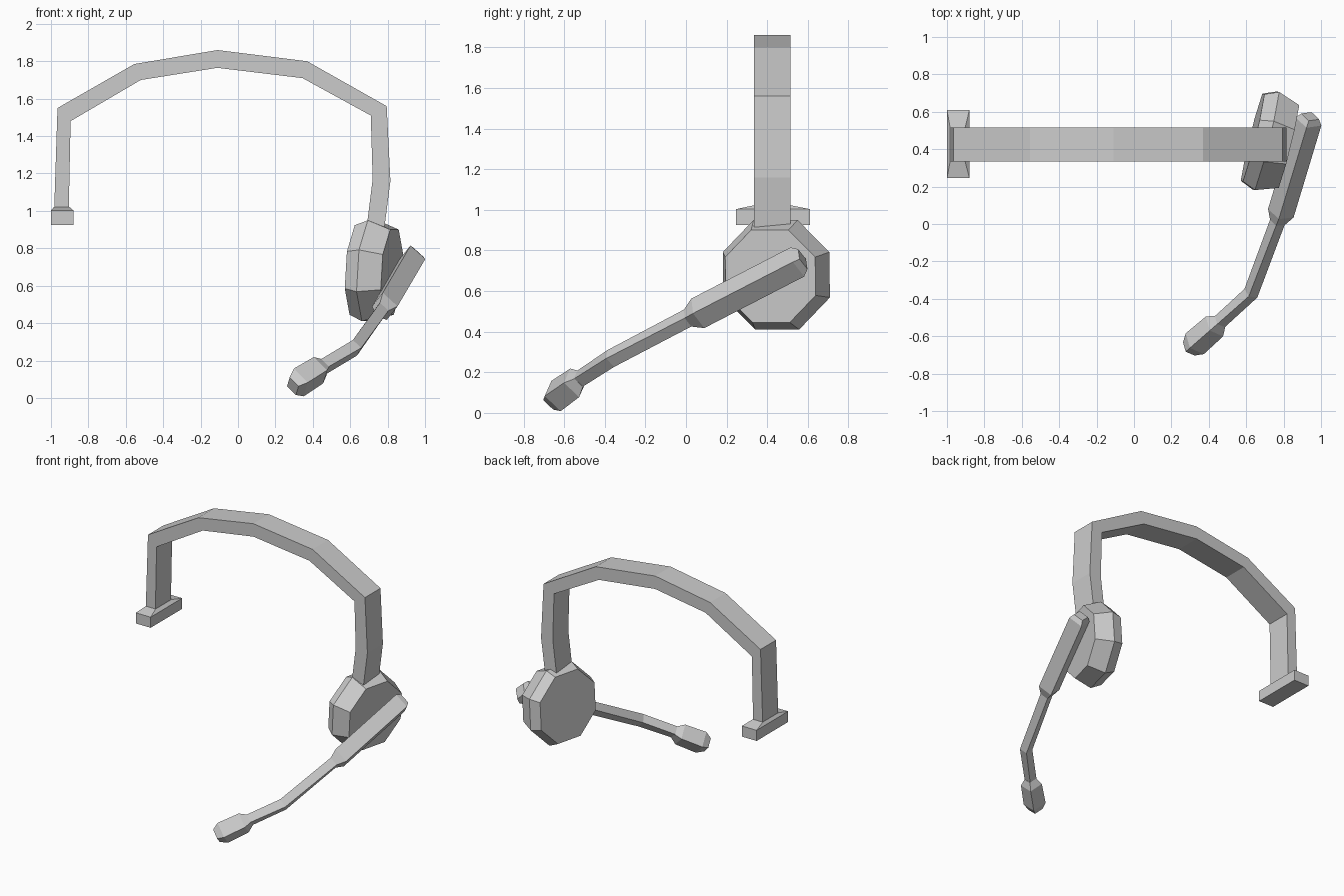
import bpy
import bmesh
import math
from mathutils import Vector

if "Cube" in bpy.data.objects:
    bpy.data.objects.remove(bpy.data.objects["Cube"])


def loft(name, rings):
    """Skin a list of equal-sized point rings and cap both ends."""
    bm = bmesh.new()
    loops = [[bm.verts.new(p) for p in ring] for ring in rings]
    n = len(loops[0])
    for a, b in zip(loops, loops[1:]):
        for i in range(n):
            j = (i + 1) % n
            bm.faces.new((a[i], a[j], b[j], b[i]))
    bm.faces.new(loops[0])
    bm.faces.new(loops[-1])
    bmesh.ops.recalc_face_normals(bm, faces=bm.faces)
    mesh = bpy.data.meshes.new(name)
    bm.to_mesh(mesh)
    bm.free()
    obj = bpy.data.objects.new(name, mesh)
    bpy.context.collection.objects.link(obj)
    return obj


def ring(center, axis, r_side, r_up, sides, phase=0.0):
    """Regular polygon facing along axis, kept level with the ground."""
    side = axis.cross(Vector((0, 0, 1))).normalized()
    up = side.cross(axis).normalized()
    pts = []
    for i in range(sides):
        a = phase + 2 * math.pi * i / sides
        pts.append(Vector(center) + side * r_side * math.cos(a) + up * r_up * math.sin(a))
    return pts


# Headband: outer and inner edge points (x, z), given depth in y
Y0, Y1 = 0.335, 0.515
outer = [(-0.983, 1.0), (-0.965, 1.55), (-0.555, 1.785), (-0.11, 1.86),
         (0.37, 1.80), (0.795, 1.56), (0.815, 1.16), (0.78, 0.89)]
inner = [(-0.905, 1.0), (-0.895, 1.48), (-0.52, 1.70), (-0.11, 1.765),
         (0.345, 1.71), (0.71, 1.51), (0.72, 1.17), (0.685, 0.89)]
loft("headband", [[(o[0], Y0, o[1]), (o[0], Y1, o[1]), (i[0], Y1, i[1]), (i[0], Y0, i[1])]
                  for o, i in zip(outer, inner)])

# Temple pad: flat block with a sloped top rising to the band
pad = [(-1.0, -0.88, 0.245, 0.61, 0.925), (-1.0, -0.88, 0.245, 0.61, 1.003),
       (-0.983, -0.903, Y0, Y1, 1.022)]
loft("temple_pad", [[(x0, y0, z), (x1, y0, z), (x1, y1, z), (x0, y1, z)]
                    for x0, x1, y0, y1, z in pad])

# Ear cup: tilted octagonal drum, widest in the middle
cup_axis = Vector((0.97, -0.24, -0.06)).normalized()
cup_mid = Vector((0.705, 0.445, 0.68))
cup = []
for offset, apothem in [(-0.073, 0.24), (0.0, 0.27), (0.122, 0.228)]:
    r = apothem / math.cos(math.pi / 8)
    cup.append(ring(cup_mid + cup_axis * offset, cup_axis, r, r, 8, math.pi / 8))
loft("ear_cup", cup)


# Microphone boom and capsule: diamond sections swept along paths
def sweep(name, path):
    pts = [Vector(p[:3]) for p in path]
    rings = []
    for i, p in enumerate(path):
        before = (pts[i] - pts[max(i - 1, 0)]).normalized()
        after = (pts[min(i + 1, len(pts) - 1)] - pts[i]).normalized()
        rings.append(ring(pts[i], before + after, p[3] * 0.9, p[3], 4))
    loft(name, rings)


sweep("microphone_boom", [
    (0.942, 0.575, 0.757, 0.055), (0.933, 0.548, 0.743, 0.08),
    (0.785, 0.058, 0.490, 0.08), (0.766, 0.008, 0.467, 0.046),
    (0.625, -0.37, 0.268, 0.046), (0.445, -0.535, 0.160, 0.044)])
sweep("microphone_capsule", [
    (0.462, -0.520, 0.168, 0.044), (0.430, -0.548, 0.148, 0.078),
    (0.325, -0.640, 0.083, 0.082), (0.293, -0.668, 0.063, 0.052)])
